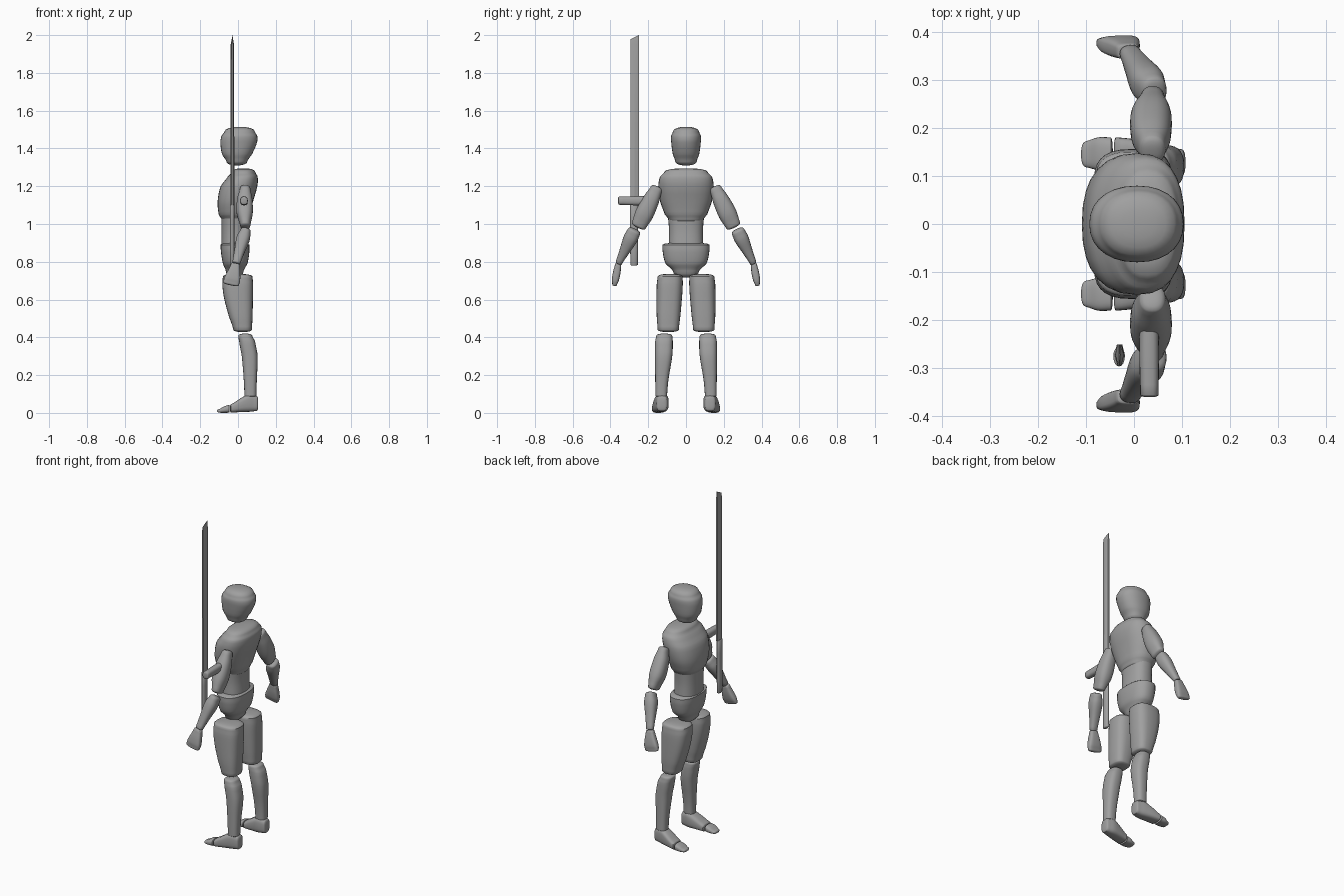
import bpy, bmesh, math
from mathutils import Vector

if "Cube" in bpy.data.objects:
    bpy.data.objects.remove(bpy.data.objects["Cube"])

grey = bpy.data.materials.new("plain grey")
grey.diffuse_color = (0.35, 0.35, 0.35, 1)
grey.use_nodes = True
grey.node_tree.nodes["Principled BSDF"].inputs["Base Color"].default_value = grey.diffuse_color
X, Y, Z = Vector((1, 0, 0)), Vector((0, 1, 0)), Vector((0, 0, 1))
O = Vector((0, 0, 0))


def spline(a, b, c, d, f):
    """Smooth value between b and c."""
    m0, m1 = (c - a) / 2, (d - b) / 2
    return ((2*f**3 - 3*f**2 + 1) * b + (f**3 - 2*f**2 + f) * m0
            + (3*f**2 - 2*f**3) * c + (f**3 - f**2) * m1)


def loft(name, sections, p0=O, p1=Z, ref=X, n=2.4, caps=(0.01, 0.01), side=1,
         steps=4, sides=28, angle=40):
    """Skin rounded sections (t, u0, u1, v0, v1) along p0-p1, with domed ends."""
    p0, p1 = Vector(p0), Vector(p1)
    axis = p1 - p0
    w = axis.normalized()
    u = (ref - w * ref.dot(w)).normalized()
    v = w.cross(u)
    rows = []
    last = len(sections) - 1
    for i in range(last):
        quad = [sections[max(0, i-1)], sections[i], sections[i+1], sections[min(last, i+2)]]
        for k in range(steps):
            f = k / steps
            row = [spline(*(q[j] for q in quad), f) for j in range(5)]
            row[0] = sections[i][0] * (1 - f) + sections[i+1][0] * f
            rows.append(row)
    rows.append(list(sections[-1]))
    length = axis.length
    rings = [(r[0] * length, r, 1.0) for r in rows]
    for a in (25, 50, 70, 84):
        a = math.radians(a)
        s = math.cos(a) ** 0.8
        rings.insert(0, (rows[0][0] * length - caps[0] * math.sin(a), rows[0], s))
        rings.append((rows[-1][0] * length + caps[1] * math.sin(a), rows[-1], s))
    bm = bmesh.new()
    loops = []
    for t, r, s in rings:
        cu, cv, ru, rv = (r[1]+r[2])/2, (r[3]+r[4])/2, (r[2]-r[1])/2*s, (r[4]-r[3])/2*s
        loop = []
        for k in range(sides):
            a = 2 * math.pi * k / sides
            c, q = math.cos(a), math.sin(a)
            pu = math.copysign(abs(c) ** (2/n), c) * ru + cu
            pv = math.copysign(abs(q) ** (2/n), q) * rv + cv
            p = p0 + w * t + u * pu + v * pv
            p.y *= side
            loop.append(bm.verts.new(p))
        loops.append(loop)
    for a, b in zip(loops, loops[1:]):
        for k in range(sides):
            m = (k + 1) % sides
            bm.faces.new((a[k], a[m], b[m], b[k]))
    bm.faces.new(loops[0])
    bm.faces.new(loops[-1])
    finish(name, bm, angle)


def finish(name, bm, angle):
    bmesh.ops.recalc_face_normals(bm, faces=bm.faces[:])
    mesh = bpy.data.meshes.new(name)
    bm.to_mesh(mesh)
    bm.free()
    mesh.materials.append(grey)
    ob = bpy.data.objects.new(name, mesh)
    bpy.context.collection.objects.link(ob)
    bpy.ops.object.select_all(action='DESELECT')
    ob.select_set(True)
    bpy.context.view_layer.objects.active = ob
    bpy.ops.object.shade_smooth_by_angle(angle=math.radians(angle))


# Head and trunk: t is height, u is depth, v is width
loft("head", [(1.332, -.062, .05, -.057, .057), (1.37, -.085, .075, -.07, .07),
              (1.43, -.093, .1, -.078, .078), (1.465, -.088, .102, -.079, .079),
              (1.488, -.072, .09, -.07, .07)],
     n=2.2, caps=(.022, .026))
loft("chest", [(1.02, -.085, .05, -.09, .09), (1.05, -.102, .062, -.112, .112),
               (1.12, -.108, .08, -.137, .137), (1.2, -.092, .102, -.147, .147),
               (1.25, -.055, .104, -.138, .138), (1.275, -.035, .092, -.115, .115)],
     caps=(.015, .02))
loft("waist", [(.87, -.088, .05, -.092, .092), (.97, -.087, .045, -.09, .09),
               (1.09, -.088, .05, -.1, .1)])
loft("pelvis", [(.752, -.065, .03, -.07, .07), (.79, -.08, .05, -.108, .108),
                (.85, -.09, .06, -.123, .123), (.89, -.092, .06, -.125, .125)],
     caps=(.036, .012))

for side, word in ((1, "left"), (-1, "right")):
    # Legs
    loft(word + "_thigh", [(.44, -.025, .074, .038, .15), (.51, -.048, .077, .03, .155),
                           (.6, -.072, .079, .022, .156), (.68, -.083, .08, .017, .155),
                           (.722, -.08, .077, .018, .15)],
         n=2.8, caps=(.012, .014), side=side)
    loft(word + "_shin", [(.09, .034, .097, .1, .162), (.18, .03, .1, .092, .163),
                          (.3, .02, .104, .073, .164), (.38, .006, .09, .07, .163),
                          (.41, .002, .075, .073, .157)],
         n=2.6, caps=(.005, .01), side=side)
    # Feet run forward from the heel: u is height, v is width
    loft(word + "_foot", [(-.1, .01, .09, .1, .155), (-.06, .006, .1, .092, .165),
                          (-.01, .004, .075, .097, .175), (.038, .002, .046, .105, .18)],
         p1=-X, ref=Z, n=3.2, caps=(.007, .004), side=side)
    loft(word + "_toes", [(.048, .001, .042, .112, .18), (.075, 0, .034, .112, .18),
                          (.1, .001, .02, .118, .172)],
         p1=-X, ref=Z, n=2.8, caps=(.004, .01), side=side)
    # Arms hang outwards, forearms bend forward
    loft(word + "_upper_arm", [(.04, -.026, .028, -.032, .032), (.3, -.042, .039, -.043, .043),
                               (.65, -.044, .041, -.049, .049), (.95, -.025, .028, -.04, .04)],
         p0=(.037, .151, 1.197), p1=(.037, .256, .98), caps=(.012, .012), side=side)
    loft(word + "_forearm", [(.03, -.028, .028, -.035, .035), (.25, -.037, .034, -.038, .038),
                             (.6, -.03, .027, -.028, .028), (.97, -.022, .021, -.018, .018)],
         p0=(.042, .272, .967), p1=(-.01, .358, .79), caps=(.012, .006), side=side)
    loft(word + "_hand", [(.02, -.023, .023, -.016, .016), (.4, -.033, .034, -.02, .02),
                          (.75, -.043, .042, -.019, .019), (.97, -.044, .04, -.013, .013)],
         p0=(-.012, .358, .79), p1=(-.036, .378, .68), n=3.4, caps=(.004, .008), side=side)

# Sword: grip, guard and a slim blade with a slanted tip
loft("sword_grip", [(.785, -.043, -.019, -.295, -.255), (1.1, -.043, -.019, -.296, -.254)],
     n=2, caps=(.006, .004), sides=16)
loft("sword_guard", [(-.355, 1.102, 1.145, .013, .051), (-.27, 1.099, 1.147, .011, .052),
                     (-.19, 1.1, 1.147, .012, .051)],
     p1=Y, ref=Z, n=2.6, caps=(.005, .005), sides=20)
bm = bmesh.new()
loops = []
for z, slant, half in ((1.1, 0, .011), (1.95, 0, .009), (1.978, .022, .0015)):
    loops.append([bm.verts.new((-.03 + dx * half, y, z + slant * (y + .293) / .043))
                  for dx, y in ((-.4, -.294), (.4, -.294), (1, -.272), (.5, -.25), (-.5, -.25), (-1, -.272))])
for a, b in zip(loops, loops[1:]):
    for k in range(6):
        m = (k + 1) % 6
        bm.faces.new((a[k], a[m], b[m], b[k]))
bm.faces.new(loops[0])
bm.faces.new(loops[-1])
finish("sword_blade", bm, 20)
